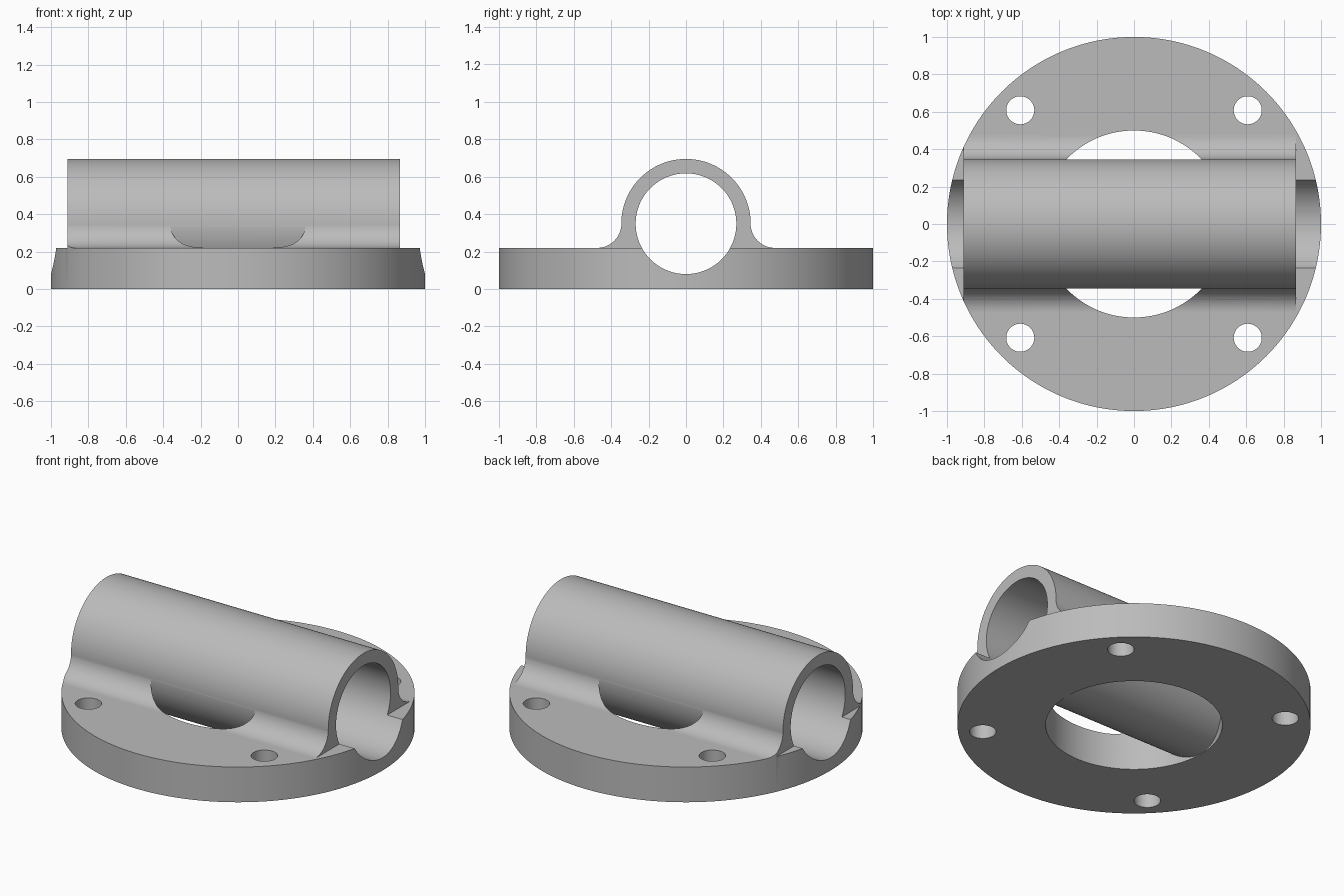
import bpy, bmesh, math
from mathutils import Matrix

if "Cube" in bpy.data.objects:
    bpy.data.objects.remove(bpy.data.objects["Cube"], do_unlink=True)

PLATE_TOP = 0.22
AXIS_Z = 0.349
TUBE_R, BORE_R = 0.346, 0.269
X0, X1 = -0.912, 0.866
FILLET_R = 0.13

metal = bpy.data.materials.new("grey metal")
metal.use_nodes = True
GREY = (0.5, 0.5, 0.5, 1)
metal.diffuse_color = GREY
metal.node_tree.nodes["Principled BSDF"].inputs["Base Color"].default_value = GREY


def make_object(name, bm):
    bmesh.ops.recalc_face_normals(bm, faces=bm.faces)
    mesh = bpy.data.meshes.new(name)
    bm.to_mesh(mesh)
    bm.free()
    mesh.materials.append(metal)
    obj = bpy.data.objects.new(name, mesh)
    bpy.context.collection.objects.link(obj)
    return obj


def cylinder(name, radius, depth, centre, along_x=False, sides=128):
    bm = bmesh.new()
    turn = Matrix.Rotation(math.pi / 2, 4, 'Y') if along_x else Matrix()
    bmesh.ops.create_cone(bm, cap_ends=True, segments=sides, radius1=radius, radius2=radius,
                          depth=depth, matrix=Matrix.Translation(centre) @ turn)
    return make_object(name, bm)


def extrude_x(name, profile, x0, x1):
    bm = bmesh.new()
    face = bm.faces.new([bm.verts.new((x0, y, z)) for y, z in profile])
    new = bmesh.ops.extrude_face_region(bm, geom=[face])["geom"]
    bmesh.ops.translate(bm, vec=(x1 - x0, 0, 0),
                        verts=[v for v in new if isinstance(v, bmesh.types.BMVert)])
    return make_object(name, bm)


def combine(target, tool, operation):
    mod = target.modifiers.new(operation.lower(), 'BOOLEAN')
    mod.operation, mod.solver, mod.object = operation, 'EXACT', tool
    bpy.context.view_layer.objects.active = target
    bpy.ops.object.modifier_apply(modifier=mod.name)
    bpy.data.objects.remove(tool, do_unlink=True)


# Plate slab with a filleted ridge, trimmed to a disc
W = 1.2
body = extrude_x("flanged_tube_mount", [(-W, 0), (W, 0), (W, PLATE_TOP), (-W, PLATE_TOP)], -W, W)
arc_y, arc_z = TUBE_R - 0.001 + FILLET_R, PLATE_TOP + FILLET_R
side = [(arc_y, 0.1)]
for i in range(25):
    a = math.pi / 2 * i / 24
    side.append((arc_y - FILLET_R * math.sin(a), arc_z - FILLET_R * math.cos(a)))
ridge = extrude_x("fillet_ridge", side + [(-y, z) for y, z in reversed(side)], X0, X1)
combine(body, ridge, 'UNION')
combine(body, cylinder("disc_outline", 1, 2, (0, 0, 0.3), sides=192), 'INTERSECT')

# Central opening and four bolt holes
combine(body, cylinder("centre_hole", 0.5, 2, (0, 0, 0.3)), 'DIFFERENCE')
for sx in (-1, 1):
    for sy in (-1, 1):
        hole = cylinder("bolt_hole", 0.075, 2, (sx * 0.608, sy * 0.608, 0.3), sides=48)
        combine(body, hole, 'DIFFERENCE')

# Cross tube, then its bore through tube and plate rim
combine(body, cylinder("tube", TUBE_R, X1 - X0, ((X0 + X1) / 2, 0, AXIS_Z), True), 'UNION')
combine(body, cylinder("bore", BORE_R, 3, (0, 0, AXIS_Z), True), 'DIFFERENCE')

# Smooth round surfaces, keep the plate faces flat
bpy.ops.object.select_all(action='DESELECT')
body.select_set(True)
bpy.context.view_layer.objects.active = body
bpy.ops.object.shade_smooth_by_angle(angle=math.radians(30))
for p in body.data.polygons:
    if abs(p.normal.z) > 0.9999 and min(abs(p.center.z), abs(p.center.z - PLATE_TOP)) < 0.0005:
        p.use_smooth = False
